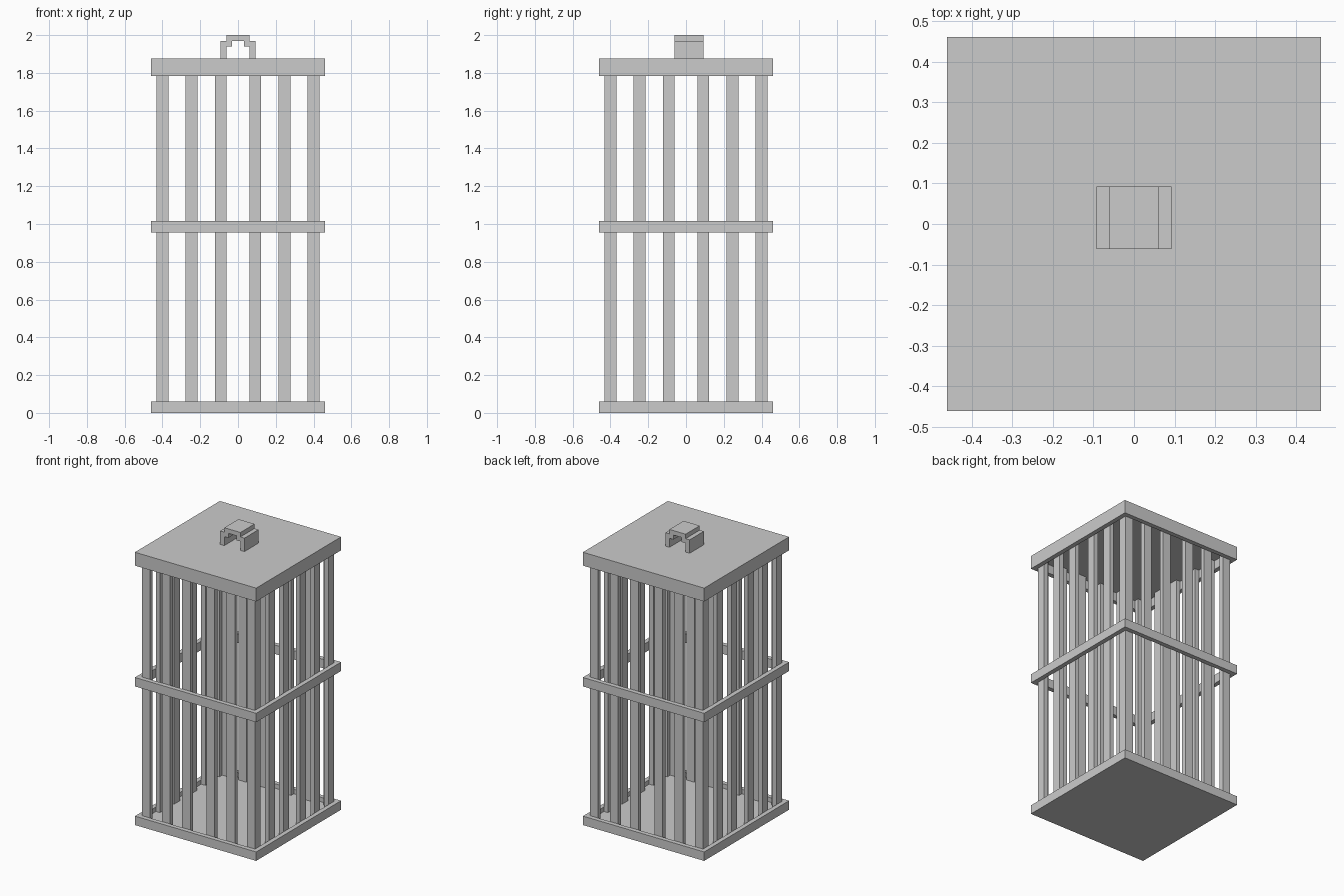
import bpy, bmesh

if "Cube" in bpy.data.objects:
    bpy.data.objects.remove(bpy.data.objects["Cube"])

U = 2 / 65  # modelling grid unit: the cage is 65 units tall


def make_object(name, bm):
    bmesh.ops.recalc_face_normals(bm, faces=bm.faces)
    mesh = bpy.data.meshes.new(name)
    bm.to_mesh(mesh)
    bm.free()
    ob = bpy.data.objects.new(name, mesh)
    bpy.context.collection.objects.link(ob)
    return ob


def box(name, lo, hi):
    bm = bmesh.new()
    bmesh.ops.create_cube(bm, size=1)
    for v in bm.verts:
        v.co = [(hi[i] if v.co[i] > 0 else lo[i]) * U for i in range(3)]
    return make_object(name, bm)


def extrude(bm, faces, offset):
    res = bmesh.ops.extrude_face_region(bm, geom=faces)
    verts = [g for g in res["geom"] if isinstance(g, bmesh.types.BMVert)]
    bmesh.ops.translate(bm, verts=verts, vec=offset)


def tray(name, z_plate, z_rim):
    """Square plate whose inset border is raised (or lowered) into a rim."""
    z_outer, z_inner = z_plate
    bm = bmesh.new()
    loops = [[bm.verts.new((x * r * U, y * r * U, z * U))
              for x, y in ((-1, -1), (1, -1), (1, 1), (-1, 1))]
             for r, z in ((15, z_outer), (15, z_rim), (14, z_rim), (14, z_inner))]
    for a, b in zip(loops, loops[1:]):
        for i in range(4):
            j = (i + 1) % 4
            bm.faces.new((a[i], a[j], b[j], b[i]))
    bm.faces.new(loops[0])
    bm.faces.new(loops[-1])
    return make_object(name, bm)


# Base tray and lid, each with a rim around the bars
tray("base", (0, 1), 2)
tray("lid", (61, 60), 58)

# Middle band: square ring
bm = bmesh.new()
rings = [[bm.verts.new((x * r * U, y * r * U, 31 * U))
          for x, y in ((-1, -1), (1, -1), (1, 1), (-1, 1))] for r in (15, 14)]
faces = [bm.faces.new((rings[0][i], rings[0][(i + 1) % 4],
                       rings[1][(i + 1) % 4], rings[1][i])) for i in range(4)]
extrude(bm, faces, (0, 0, 2 * U))
make_object("middle_band", bm)

# Flat bars, six per side, standing just inside the rims
for start in (-14, -9, -4, 2, 7, 12):
    for side, (a, b) in enumerate(((-14, -13), (13, 14))):
        box(("front", "back")[side] + "_bar", (start, a, 1), (start + 2, b, 60))
        box(("left", "right")[side] + "_bar", (a, start, 1), (b, start + 2, 60))

# Stepped carrying handle: profile extruded along y
half = [(1, 64), (1, 63), (2, 63), (2, 61), (3, 61), (3, 64), (2, 64), (2, 65)]
profile = half + [(-x, z) for x, z in reversed(half)]
bm = bmesh.new()
face = bm.faces.new([bm.verts.new((x * U, -2 * U, z * U)) for x, z in profile])
extrude(bm, [face], (0, 5 * U, 0))
make_object("handle", bm)
